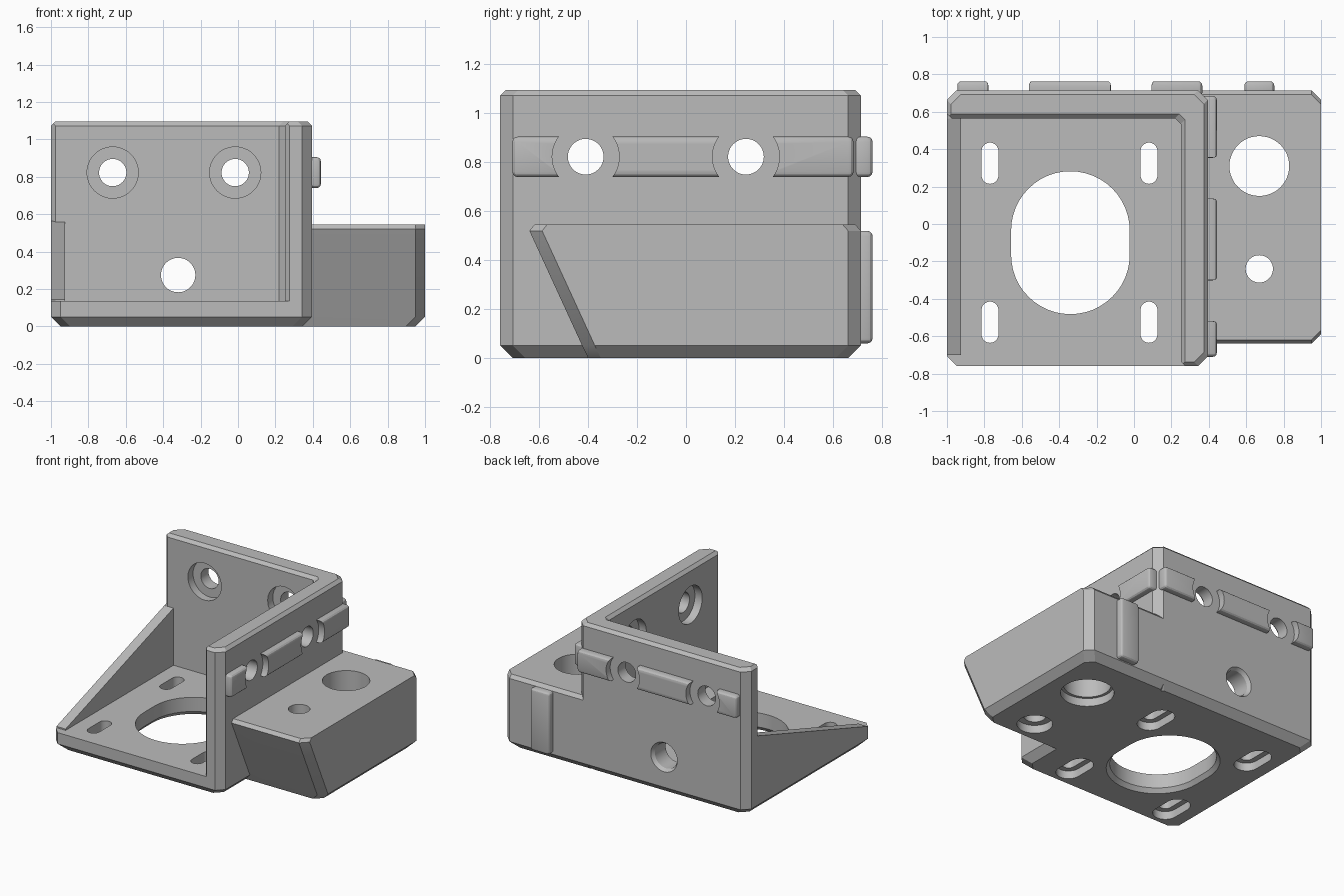
import bpy, bmesh
from math import cos, sin, pi

cube = bpy.data.objects.get("Cube")
if cube:
    bpy.data.objects.remove(cube, do_unlink=True)

grey = bpy.data.materials.new("plain_grey")
grey.use_nodes = True
grey.diffuse_color = (0.5, 0.5, 0.5, 1)
grey.node_tree.nodes["Principled BSDF"].inputs["Base Color"].default_value = (0.5, 0.5, 0.5, 1)


def finish(name, bm):
    bmesh.ops.recalc_face_normals(bm, faces=bm.faces)
    mesh = bpy.data.meshes.new(name)
    bm.to_mesh(mesh)
    bm.free()
    mesh.materials.append(grey)
    obj = bpy.data.objects.new(name, mesh)
    bpy.context.collection.objects.link(obj)
    return obj


AXES = {"x": lambda u, v, w: (w, u, v),
        "y": lambda u, v, w: (u, w, v),
        "z": lambda u, v, w: (u, v, w)}


def loft(name, sections, axis="z"):
    """Solid through (outline, height) sections along an axis."""
    bm = bmesh.new()
    rings = [[bm.verts.new(AXES[axis](u, v, w)) for u, v in pts] for pts, w in sections]
    for a, b in zip(rings, rings[1:]):
        for i in range(len(a)):
            j = (i + 1) % len(a)
            bm.faces.new((a[i], a[j], b[j], b[i]))
    bm.faces.new(rings[0])
    bm.faces.new(rings[-1])
    return finish(name, bm)


def octagon(x0, x1, y0, y1, cut, inset=0):
    x0, x1, y0, y1 = x0 + inset, x1 - inset, y0 + inset, y1 - inset
    return [(x0 + cut, y0), (x1 - cut, y0), (x1, y0 + cut), (x1, y1 - cut),
            (x1 - cut, y1), (x0 + cut, y1), (x0, y1 - cut), (x0, y0 + cut)]


def slot(u, v, r, half=0, n=24):
    """Circle, stretched along v by half each way."""
    pts = [(u + r * cos(pi * i / n), v + half + r * sin(pi * i / n)) for i in range(n + 1)]
    low = [(u - r * cos(pi * i / n), v - half - r * sin(pi * i / n)) for i in range(n + 1)]
    return pts + low if half else pts[:-1] + low[:-1]


def boolean(target, tool, operation="DIFFERENCE"):
    tool.hide_render = True
    mod = target.modifiers.new("cut", "BOOLEAN")
    mod.operation, mod.object, mod.solver = operation, tool, "EXACT"
    bpy.ops.object.select_all(action="DESELECT")
    bpy.context.view_layer.objects.active = target
    target.select_set(True)
    bpy.ops.object.modifier_apply(modifier=mod.name)
    bpy.data.objects.remove(tool, do_unlink=True)


def bore(target, axis, u, v, r, start, end, half=0, r_end=None):
    boolean(target, loft("cutter", [(slot(u, v, r, half), start),
                                    (slot(u, v, r_end or r, half), end)], axis))


# Base plate with two tall walls
L, R, F, B, TOP, FLOOR = -1, 0.395, -0.76, 0.715, 1.095, 0.135
EDGE, LIP = 0.052, 0.022
body = loft("bracket_body", [(octagon(L, R, F, B, EDGE, EDGE), 0),
                             (octagon(L, R, F, B, EDGE), EDGE),
                             (octagon(L, R, F, B, EDGE), TOP - LIP),
                             (octagon(L, R, F, B, EDGE, LIP), TOP)])
room = (-1.2, 0.25, -1, 0.565, 0.03)
boolean(body, loft("cutter", [(octagon(*room), FLOOR), (octagon(*room), TOP - LIP),
                              (octagon(*room, -LIP), TOP), (octagon(*room, -LIP), 1.3)]))

# Small chamfers on the free ends of the walls
boolean(body, loft("cutter", [([(0.24, -0.77), (0.285, -0.77), (0.24, -0.725)], z)
                              for z in (FLOOR, 1.3)]))
boolean(body, loft("cutter", [([(-1.01, 0.555), (-0.965, 0.555), (-1.01, 0.6)], z)
                              for z in (0.56, 1.3)]))

# Sloping side gusset
gusset = [(-0.7, 0.1), (-0.7, 0.145), (0.6, 0.57), (0.6, 0.1)]
boolean(body, loft("gusset", [(gusset, L), (gusset, -0.925)], "x"), "UNION")

# Side block with a leaning front
block = loft("side_block", [(octagon(0.27, 1 - EDGE, -0.4, B - EDGE, EDGE), 0),
                            (octagon(0.27, 1, -0.425, B, EDGE), EDGE),
                            (octagon(0.27, 1, -0.64, B, EDGE), 0.52),
                            (octagon(0.27, 1, -0.62, B - LIP, EDGE), 0.545)])
boolean(body, block, "UNION")

# Large opening in the floor, relieved underneath
bore(body, "z", -0.34, -0.1, 0.317, -0.1, 0.3, 0.065)
bore(body, "z", -0.34, -0.1, 0.35, -0.01, 0.03, 0.065, 0.317)

# Four slots with pockets underneath
for x in (-0.77, 0.08):
    for y in (-0.525, 0.325):
        bore(body, "z", x, y, 0.045, -0.1, 0.3, 0.065)
        bore(body, "z", x, y, 0.085, -0.1, 0.06, 0.065)

# Vertical holes in the side block
for y, r, wide in ((0.31, 0.16, 0.18), (-0.24, 0.073, 0.12)):
    bore(body, "z", 0.67, y, r, -0.1, 0.7)
    bore(body, "z", 0.67, y, wide, -0.1, 0.06)

# Wall screw holes, counterbored on the inside
BACK_HOLES, SIDE_HOLES, HOLE_Z = (-0.67, -0.015), (-0.41, 0.245), 0.823
for x in BACK_HOLES:
    bore(body, "y", x, HOLE_Z, 0.073, 0.4, 0.9)
    bore(body, "y", x, HOLE_Z, 0.137, 0.4, 0.625)
for y in SIDE_HOLES:
    bore(body, "x", y, HOLE_Z, 0.073, 0.1, 0.6)
    bore(body, "x", y, HOLE_Z, 0.137, 0.1, 0.31)

# Cable hole through the back wall
bore(body, "y", -0.32, 0.275, 0.092, 0.4, 0.9)
bore(body, "y", -0.32, 0.275, 0.092, 0.69, 0.72, 0, 0.112)


def rib(name, x0, x1, y0, y1, z0, z1):
    bm = bmesh.new()
    bmesh.ops.create_cube(bm, size=1)
    for v in bm.verts:
        v.co = ((x0, x1)[v.co.x > 0], (y0, y1)[v.co.y > 0], (z0, z1)[v.co.z > 0])
    bmesh.ops.bevel(bm, geom=bm.edges[:], offset=0.022, segments=3, profile=0.5, affect="EDGES")
    return finish(name, bm)


# Locating ribs, scooped around the screw holes
back_rib = rib("back_rib", -0.945, 0.365, 0.68, 0.763, 0.74, 0.905)
for x in BACK_HOLES:
    bore(back_rib, "y", x, HOLE_Z, 0.137, 0.6, 0.9)
side_rib = rib("side_rib", 0.36, 0.443, -0.71, 0.685, 0.74, 0.905)
for y in SIDE_HOLES:
    bore(side_rib, "x", y, HOLE_Z, 0.137, 0.3, 0.6)
block_rib = rib("block_rib", 0.59, 0.75, 0.68, 0.763, 0.06, 0.52)

for obj in (body, back_rib, side_rib, block_rib):
    bpy.ops.object.select_all(action="DESELECT")
    bpy.context.view_layer.objects.active = obj
    obj.select_set(True)
    bpy.ops.object.shade_smooth_by_angle(angle=0.5)
